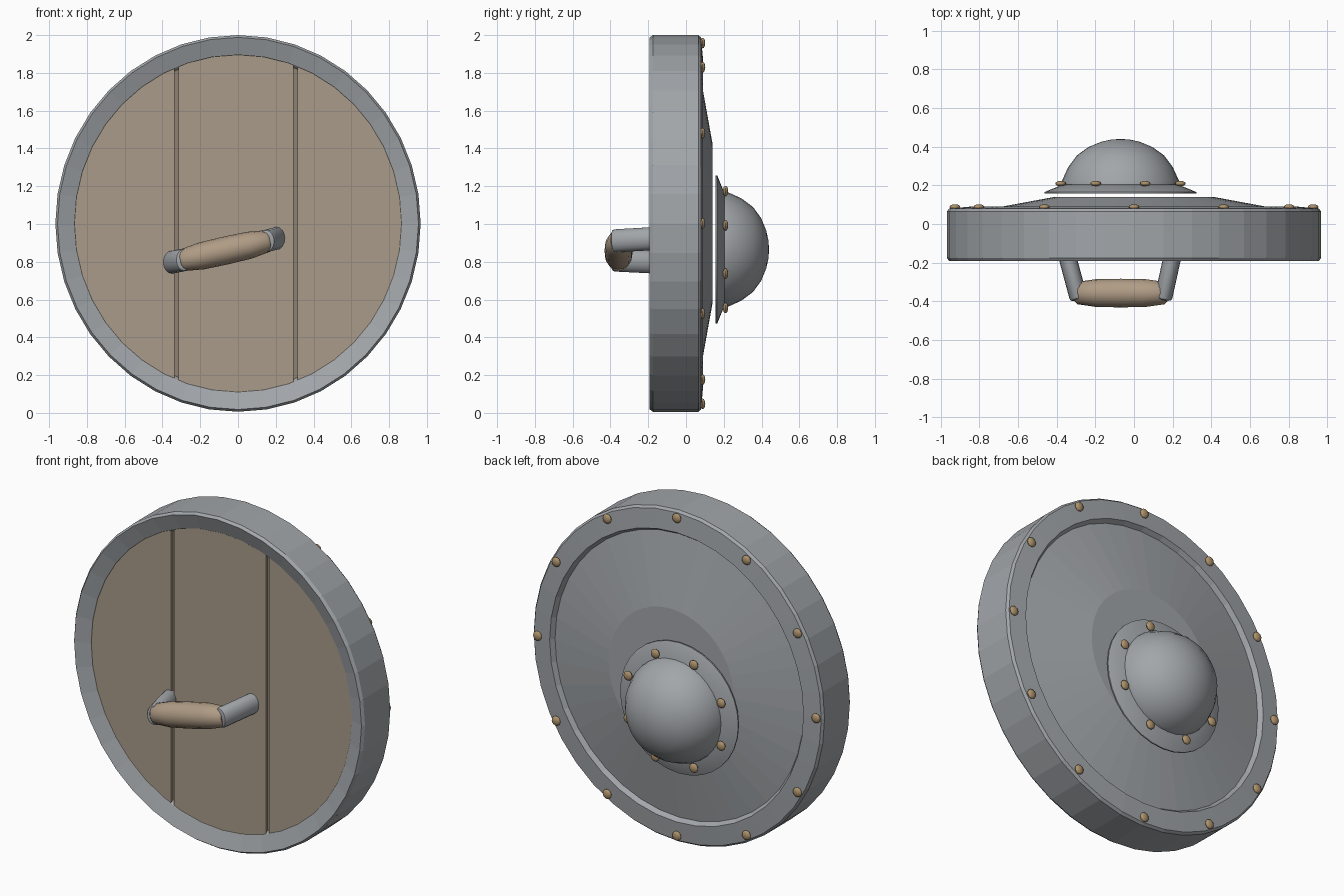
import bpy, bmesh, math
from mathutils import Vector, Matrix

cube = bpy.data.objects.get("Cube")
if cube:
    bpy.data.objects.remove(cube)


def material(name, rgb):
    m = bpy.data.materials.new(name)
    m.use_nodes = True
    m.diffuse_color = (*rgb, 1)
    m.node_tree.nodes["Principled BSDF"].inputs["Base Color"].default_value = (*rgb, 1)
    return m


STEEL = material("steel", (0.36, 0.38, 0.40))
WOOD = material("wood", (0.40, 0.33, 0.255))
DARK_WOOD = material("dark wood", (0.27, 0.22, 0.17))
LEATHER = material("leather", (0.43, 0.33, 0.235))
BRASS = material("brass", (0.42, 0.29, 0.15))

SQUASH = 0.97           # width of the shield relative to its height
MID = Vector((0, 0, 1.003))
BOSS = Vector((-0.07, 0, 0.865))


def finish(bm, name, mat, smooth=False):
    bmesh.ops.recalc_face_normals(bm, faces=bm.faces)
    for f in bm.faces:
        f.smooth = smooth
    for e in bm.edges:
        e.smooth = len(e.link_faces) != 2 or e.calc_face_angle() < math.radians(40)
    mesh = bpy.data.meshes.new(name)
    bm.to_mesh(mesh)
    bm.free()
    mesh.materials.append(mat)
    ob = bpy.data.objects.new(name, mesh)
    bpy.context.collection.objects.link(ob)
    return ob


def lathe(name, profile, mat, centre, segs=40, squash=1.0, closed=False, smooth=False):
    """Spin (radius, y) points around the y axis."""
    bm = bmesh.new()
    pts = profile + profile[:1] if closed else profile
    verts = [bm.verts.new((r, y, 0)) for r, y in pts]
    edges = [bm.edges.new(pair) for pair in zip(verts, verts[1:])]
    bmesh.ops.spin(bm, geom=verts + edges, axis=(0, 1, 0), cent=(0, 0, 0),
                   angle=math.tau, steps=segs)
    bmesh.ops.remove_doubles(bm, verts=bm.verts, dist=1e-4)
    bmesh.ops.transform(bm, verts=bm.verts,
                        matrix=Matrix.Translation(centre) @ Matrix.Diagonal((squash, 1, 1, 1)))
    return finish(bm, name, mat, smooth)


def rivets(name, count, radius, y, centre, squash=1.0, offset=0.0):
    """A ring of flattened studs."""
    for i in range(count):
        a = math.tau * (i + offset) / count
        pos = centre + Vector((radius * math.cos(a) * squash, y, radius * math.sin(a)))
        bm = bmesh.new()
        bmesh.ops.create_uvsphere(bm, u_segments=12, v_segments=8, radius=0.028,
                                  matrix=Matrix.Translation(pos) @ Matrix.Diagonal((1, 0.5, 1, 1)))
        finish(bm, f"{name}_{i + 1}", BRASS, True)


# Steel rim, with its front face dished inwards
lathe("rim", [(0.985, -0.192), (0.997, -0.175), (0.997, 0.065), (0.985, 0.08),
              (0.87, 0.09), (0.85, 0.06), (0.85, -0.1), (0.895, -0.16)],
      STEEL, MID, squash=SQUASH, closed=True)

# Steel cover: shallow cone with a flat middle
lathe("cover", [(0, 0.0), (0.87, 0.0), (0.87, 0.06), (0.43, 0.139), (0, 0.139)],
      STEEL, MID, squash=SQUASH)


# Wooden planks cut from one oval, with narrow gaps
def plank(name, x0, x1, front, mat):
    bm = bmesh.new()
    bmesh.ops.create_cone(bm, cap_ends=True, segments=40, radius1=0.9, radius2=0.9, depth=1,
                          matrix=Matrix.Translation(MID + Vector((0, front / 2, 0)))
                          @ Matrix.Diagonal((SQUASH, -front, 1, 1))
                          @ Matrix.Rotation(math.pi / 2, 4, 'X'))
    for x, way in ((x0, -1), (x1, 1)):
        bmesh.ops.bisect_plane(bm, geom=bm.verts[:] + bm.edges[:] + bm.faces[:],
                               plane_co=(x, 0, 0), plane_no=(way, 0, 0), clear_outer=True)
        bmesh.ops.holes_fill(bm, edges=[e for e in bm.edges if e.is_boundary], sides=0)
    finish(bm, name, mat)


plank("backing_board", -1, 1, -0.14, DARK_WOOD)
plank("plank_right", -1, -0.335, -0.157, WOOD)
plank("plank_middle", -0.315, 0.295, -0.157, WOOD)
plank("plank_left", 0.315, 1, -0.157, WOOD)

# Central boss: floating flange and dome
lathe("boss_flange", [(0, 0.16), (0.393, 0.157), (0.393, 0.165), (0.30, 0.203), (0, 0.203)],
      STEEL, BOSS, segs=32, smooth=True)
lathe("boss_dome", [(0, 0.203), (0.305, 0.203), (0.302, 0.225), (0.27, 0.295), (0.225, 0.355),
                    (0.165, 0.398), (0.1, 0.425), (0.05, 0.436), (0, 0.44)],
      STEEL, BOSS, segs=32, smooth=True)

rivets("rim_rivet", 12, 0.955, 0.088, MID, SQUASH)
rivets("boss_rivet", 8, 0.335, 0.209, BOSS, offset=0.5)


# Handle: two steel posts and a leather grip
def post(name, start, end):
    start, end = Vector(start), Vector(end)
    axis = end - start
    bm = bmesh.new()
    bmesh.ops.create_cone(bm, cap_ends=True, segments=16, radius1=1, radius2=1, depth=1)
    rim = [e for e in bm.edges if all(v.co.z > 0 for v in e.verts)]
    place = (Matrix.Translation((start + end) / 2) @ axis.to_track_quat('Z', 'Y').to_matrix().to_4x4()
             @ Matrix.Diagonal((0.046, 0.061, axis.length, 1)))
    bmesh.ops.transform(bm, matrix=place, verts=bm.verts)
    bmesh.ops.bevel(bm, geom=rim, offset=0.015, segments=2, affect='EDGES', profile=0.5)
    finish(bm, name, STEEL, True)


post("handle_post_right", (-0.355, -0.13, 0.797), (-0.285, -0.39, 0.81))
post("handle_post_left", (0.207, -0.13, 0.925), (0.15, -0.39, 0.91))

grip = lathe("handle_grip", [(0, -0.243), (0.045, -0.243), (0.058, -0.23), (0.072, -0.13),
                             (0.074, 0), (0.072, 0.13), (0.058, 0.23), (0.045, 0.243), (0, 0.243)],
             LEATHER, Vector((0, 0, 0)), segs=16, smooth=True)
grip.location = (-0.068, -0.357, 0.859)
grip.rotation_euler = Vector((0.465, 0, 0.105)).to_track_quat('Y', 'Z').to_euler()
